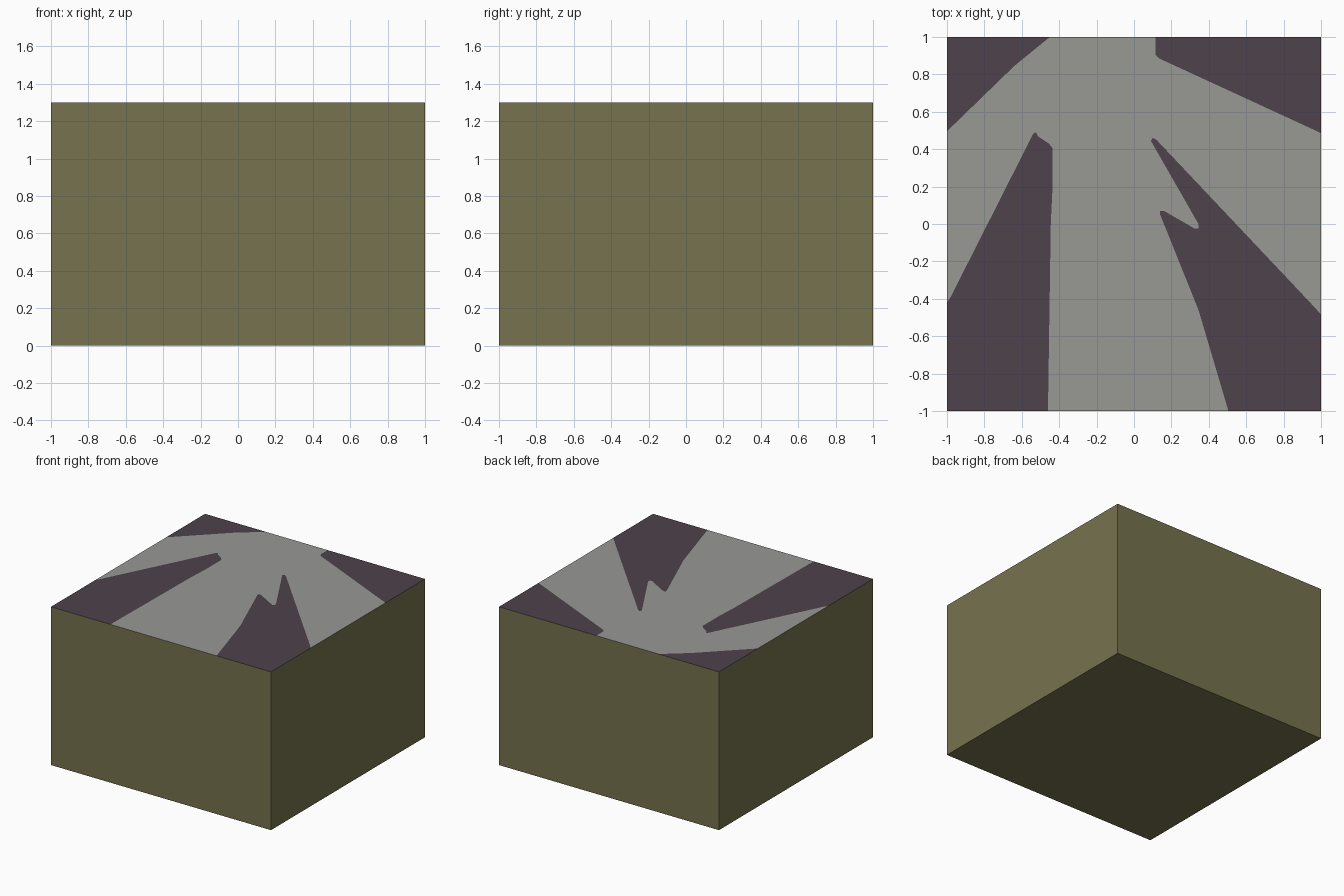
import bpy, bmesh

if "Cube" in bpy.data.objects:
    bpy.data.objects.remove(bpy.data.objects["Cube"])

HEIGHT = 1.3


def material(name, r, g, b):
    def lin(c):
        c /= 255
        return c / 12.92 if c <= 0.04045 else ((c + 0.055) / 1.055) ** 2.4
    m = bpy.data.materials.new(name)
    m.diffuse_color = (lin(r), lin(g), lin(b), 1)
    m.use_nodes = True
    m.node_tree.nodes["Principled BSDF"].inputs["Base Color"].default_value = m.diffuse_color
    return m


# Corner patches on the top: corner point, then the inner edge counter-clockwise
patches = [
    # front left
    ((-1, -1), [(-1, -.42), (-.98, -.39), (-.54, .48), (-.53, .49), (-.52, .485),
                (-.515, .47), (-.455, .43), (-.435, .405), (-.435, .21),
                (-.445, 0), (-.46, -1)]),
    # front right
    ((1, -1), [(.505, -1), (.345, -.46), (.14, .05), (.14, .07), (.16, .07),
               (.325, -.025), (.345, -.025), (.345, 0), (.09, .445), (.1, .46),
               (.12, .45), (.97, -.45), (1, -.485)]),
    # back right
    ((1, 1), [(1, .485), (.97, .5), (.135, .885), (.115, .905), (.115, 1)]),
    # back left
    ((-1, 1), [(-.45, 1), (-.64, .845), (-.98, .515), (-1, .495)]),
]

bm = bmesh.new()
outline, middle = [], []


def add_face(verts, index):
    bm.faces.new(verts).material_index = index


# Top: dark corner patches and the grey area between them
for corner, path in patches:
    c = bm.verts.new((*corner, HEIGHT))
    edge = [bm.verts.new((*p, HEIGHT)) for p in path]
    add_face([c] + edge[::-1], 2)
    outline += [edge[0], c, edge[-1]]
    middle += edge
add_face(middle, 1)

# Sides and bottom
base = [bm.verts.new((v.co.x, v.co.y, 0)) for v in outline]
for i in range(len(outline)):
    add_face([base[i - 1], base[i], outline[i], outline[i - 1]], 0)
add_face(base[::-1], 0)

mesh = bpy.data.meshes.new("patterned_block")
bm.to_mesh(mesh)
bm.free()
for m in (material("olive", 118, 114, 78), material("grey", 152, 152, 149),
          material("dark_purple", 78, 66, 76)):
    mesh.materials.append(m)
block = bpy.data.objects.new("patterned_block", mesh)
bpy.context.collection.objects.link(block)
